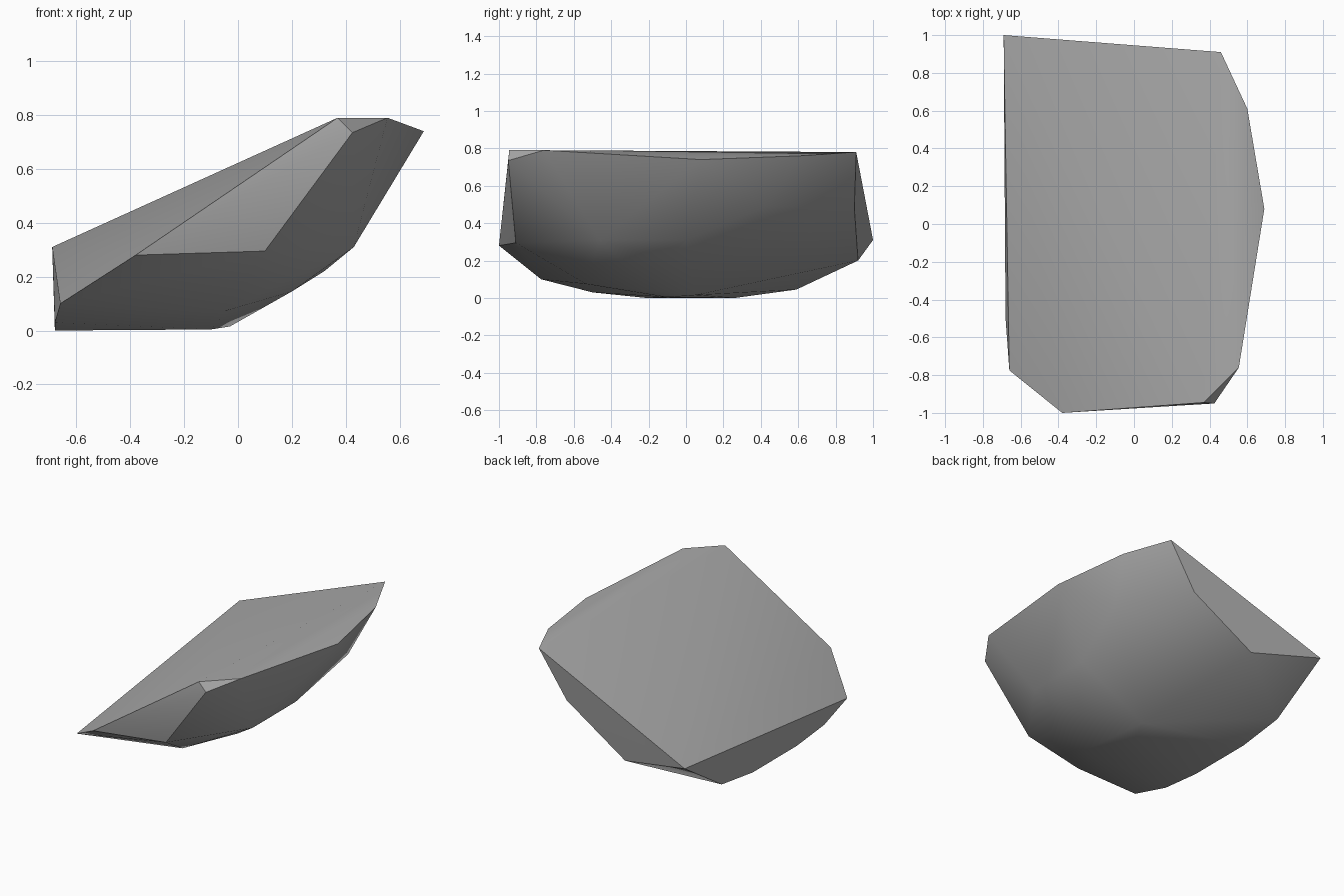
import bpy
import bmesh
import math

cube = bpy.data.objects.get("Cube")
if cube:
    bpy.data.objects.remove(cube, do_unlink=True)

# Single stone colour
stone = bpy.data.materials.new("stone grey")
stone.use_nodes = True
grey = (0.4, 0.4, 0.4, 1)
stone.diffuse_color = grey
bsdf = stone.node_tree.nodes["Principled BSDF"]
bsdf.inputs["Base Color"].default_value = grey
bsdf.inputs["Roughness"].default_value = 0.8

# Rim of the sloping upper face
rim = [(-.69, 1, .31), (.46, .91, .78), (.6, .61, .76), (.69, .08, .74),
       (.555, -.76, .79), (.37, -.945, .79), (-.38, -1, .28), (-.66, -.775, .1)]
# Chipped corners on the front and back sides
sides = [(.425, -.95, .735), (.1, -.91, .295), (.26, .9, .48), (-.19, .92, .2)]
# Foot of the thin left-hand edge
foot = [(-.68, .59, .045), (-.68, .26, 0), (-.68, -.21, 0), (-.68, -.5, .03)]
# Rounded underside
belly = [(-.04, -.535, .075), (.2, -.29, .145), (.32, -.17, .22), (.43, 0, .31),
         (.52, .43, .49), (.43, -.46, .31), (-.03, .05, .015), (-.1, -.1, .004)]

# Wrap the corners in a convex shell
bm = bmesh.new()
for corner in rim + sides + foot + belly:
    bm.verts.new(corner)
hull = bmesh.ops.convex_hull(bm, input=bm.verts)
loose = [v for v in bm.verts if not v.link_faces]
bmesh.ops.delete(bm, geom=loose, context='VERTS')
bmesh.ops.recalc_face_normals(bm, faces=bm.faces)

mesh = bpy.data.meshes.new("rock_shard")
bm.to_mesh(mesh)
bm.free()
mesh.materials.append(stone)
rock = bpy.data.objects.new("rock_shard", mesh)
bpy.context.collection.objects.link(rock)

# Smooth the belly while keeping the chipped edges crisp
bpy.ops.object.select_all(action='DESELECT')
rock.select_set(True)
bpy.context.view_layer.objects.active = rock
bpy.ops.object.shade_smooth_by_angle(angle=math.radians(35))
